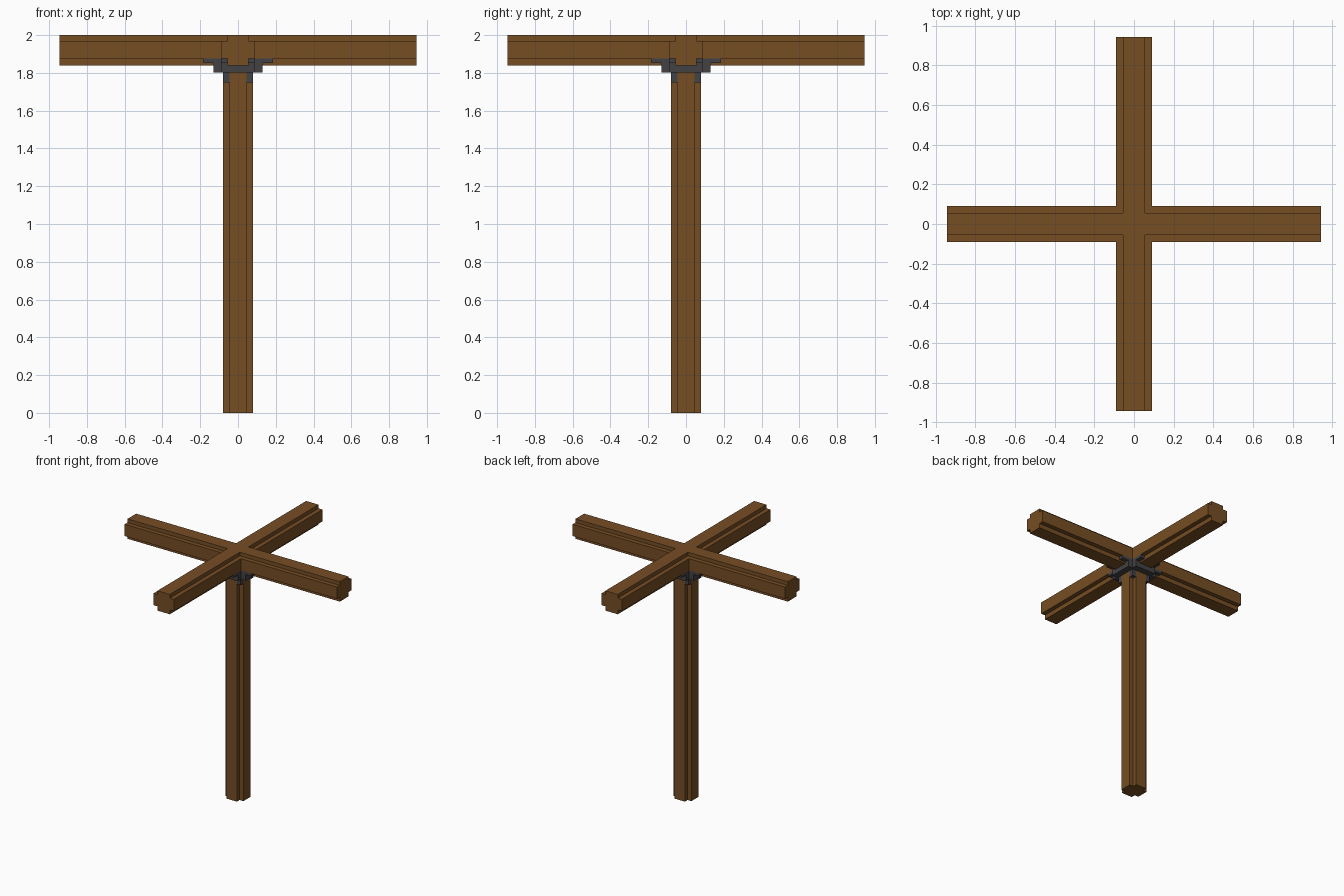
import bpy, bmesh
from math import pi
from mathutils import Matrix, Vector

if "Cube" in bpy.data.objects:
    bpy.data.objects.remove(bpy.data.objects["Cube"])


def material(name, color):
    m = bpy.data.materials.new(name)
    m.diffuse_color = (*color, 1)
    m.use_nodes = True
    m.node_tree.nodes["Principled BSDF"].inputs["Base Color"].default_value = m.diffuse_color
    return m


wood = material("wood", (0.18, 0.075, 0.017))
iron = material("iron", (0.055, 0.055, 0.06))


def finish(bm, name, mat):
    bmesh.ops.remove_doubles(bm, verts=bm.verts, dist=1e-5)
    bmesh.ops.dissolve_limit(bm, angle_limit=0.01, verts=bm.verts, edges=bm.edges)
    bmesh.ops.recalc_face_normals(bm, faces=bm.faces)
    me = bpy.data.meshes.new(name)
    bm.to_mesh(me)
    bm.free()
    me.materials.append(mat)
    ob = bpy.data.objects.new(name, me)
    bpy.context.collection.objects.link(ob)
    return ob


def mitred_cross(name, half, length, mat):
    """Four arms of a mirrored (y, z) profile, mitred together at the centre."""
    profile = half + [(-y, z) for y, z in reversed(half) if y > 0]
    bm = bmesh.new()
    for k in range(4):
        rot = Matrix.Rotation(k * pi / 2, 3, 'Z')
        inner = [bm.verts.new(rot @ Vector((abs(y), y, z))) for y, z in profile]
        outer = [bm.verts.new(rot @ Vector((length, y, z))) for y, z in profile]
        n = len(profile)
        for i in range(n):
            j = (i + 1) % n
            bm.faces.new((inner[i], inner[j], outer[j], outer[i]))
        bm.faces.new(outer)
    return finish(bm, name, mat)


def add_box(bm, lo, hi, rot=Matrix()):
    lo, hi = Vector(lo), Vector(hi)
    m = rot @ Matrix.Translation((lo + hi) / 2) @ Matrix.Diagonal((*(hi - lo), 1))
    bmesh.ops.create_cube(bm, size=1, matrix=m)


# Post: square section with notched corners
P, N = 0.08, 0.046
quarter = [(P, -N), (P, N), (N, N)]
bm = bmesh.new()
ring = []
for k in range(4):
    rot = Matrix.Rotation(k * pi / 2, 3, 'Z')
    ring += [bm.verts.new(rot @ Vector((x, y, 0))) for x, y in quarter]
base = bm.faces.new(ring)
top = bmesh.ops.extrude_face_region(bm, geom=[base], use_keep_orig=True)
bmesh.ops.translate(bm, vec=(0, 0, 1.805),
                    verts=[v for v in top["geom"] if isinstance(v, bmesh.types.BMVert)])
finish(bm, "post", wood)

# Crossed beams with notched edges
mitred_cross("crossed_beams",
             [(0, 1.84), (0.055, 1.84), (0.055, 1.875), (0.09, 1.875),
              (0.09, 1.97), (0.055, 1.97), (0.055, 2.0), (0, 2.0)], 0.945, wood)

# Iron saddle channel cradling the beams
mitred_cross("bracket_saddle",
             [(0, 1.803), (0.09, 1.803), (0.09, 1.875), (0.055, 1.875),
              (0.055, 1.84), (0, 1.84)], 0.13, iron)

# Thin tongues in the beam notches and legs in the post notches
bm = bmesh.new()
for k in range(4):
    rot = Matrix.Rotation(k * pi / 2, 4, 'Z')
    for y0, y1 in ((0.055, 0.09), (-0.09, -0.055)):
        add_box(bm, (0.13, y0, 1.853), (0.185, y1, 1.875), rot)
    add_box(bm, (N, N, 1.75), (P, P, 1.803), rot)
finish(bm, "bracket_tongues_and_legs", iron)
